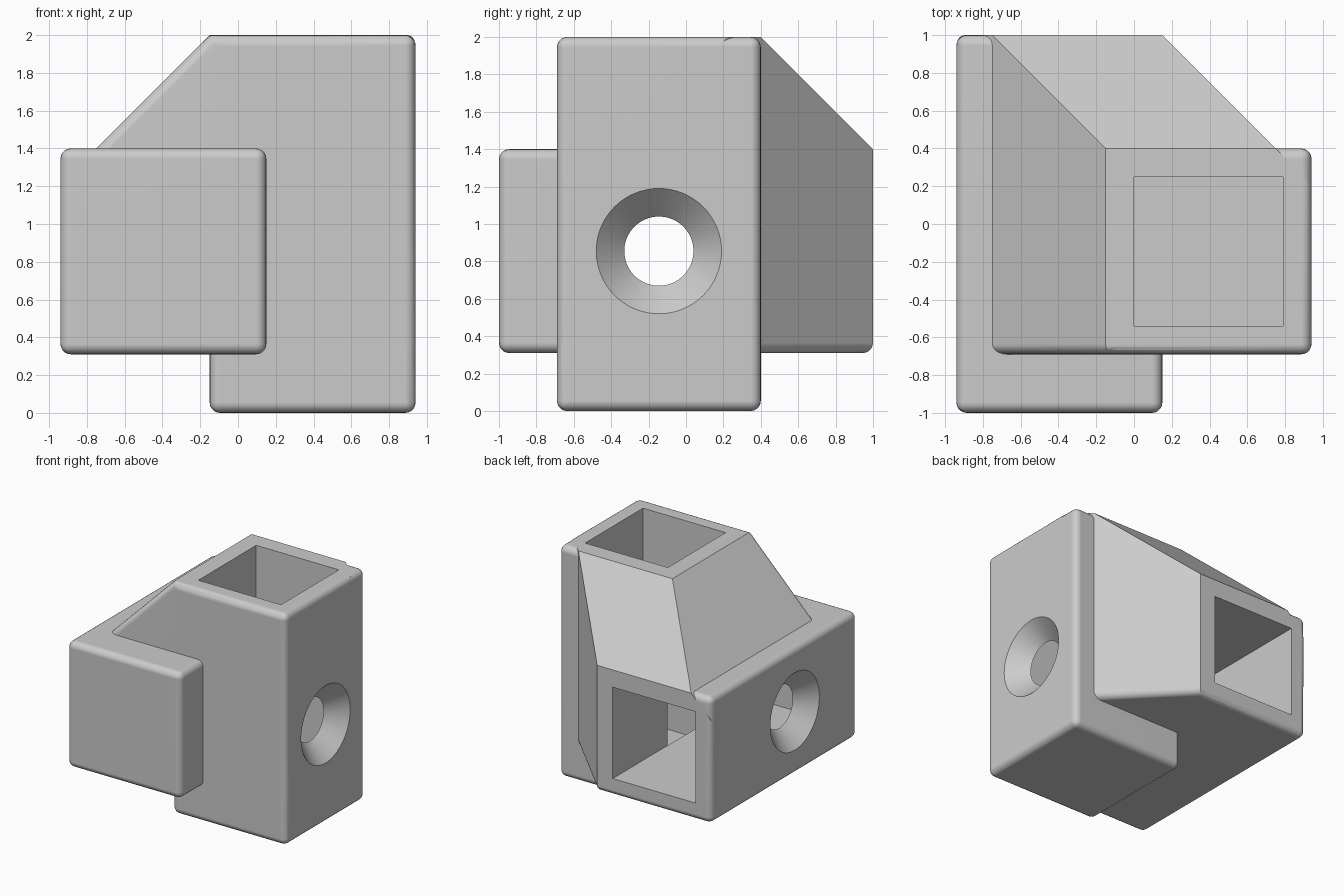
import bpy
import bmesh
import math
from mathutils import Vector

if "Cube" in bpy.data.objects:
    bpy.data.objects.remove(bpy.data.objects["Cube"], do_unlink=True)

WALL, ROUND = 0.15, 0.055
grey = bpy.data.materials.new("light_grey")
grey.use_nodes = True
colour = (0.6, 0.6, 0.6, 1)
grey.diffuse_color = colour
grey.node_tree.nodes["Principled BSDF"].inputs["Base Color"].default_value = colour


def finish(name, bm):
    bmesh.ops.recalc_face_normals(bm, faces=bm.faces)
    mesh = bpy.data.meshes.new(name)
    bm.to_mesh(mesh)
    bm.free()
    mesh.materials.append(grey)
    obj = bpy.data.objects.new(name, mesh)
    bpy.context.collection.objects.link(obj)
    return obj


def box_mesh(lo, hi):
    bm = bmesh.new()
    bmesh.ops.create_cube(bm, size=1)
    for v in bm.verts:
        v.co = [(a + b) / 2 + c * (b - a) for a, b, c in zip(lo, hi, v.co)]
    return bm


def round_edges(bm, edges):
    bmesh.ops.bevel(bm, geom=edges, offset=ROUND, offset_type='OFFSET',
                    segments=5, profile=0.5, affect='EDGES', clamp_overlap=True)


def rounded_box(name, lo, hi):
    bm = box_mesh(lo, hi)
    round_edges(bm, list(bm.edges))
    return finish(name, bm)


def combine(target, tool, operation):
    mod = target.modifiers.new(operation.lower(), 'BOOLEAN')
    mod.operation, mod.object, mod.solver = operation, tool, 'EXACT'
    bpy.context.view_layer.objects.active = target
    bpy.ops.object.modifier_apply(modifier=mod.name)
    bpy.data.objects.remove(tool, do_unlink=True)


# Upright and horizontal sockets, side by side
body = rounded_box("corner_joint", (-0.15, -0.69, 0), (0.94, 0.40, 2))
horizontal_socket = rounded_box("horizontal_socket", (-0.94, -1, 0.31), (0.15, 1, 1.40))

# Sloped gusset that braces the two sockets
bm = box_mesh((-0.94, -0.69, 0.31), (0.94, 1, 2))
slopes = [((-0.15, 0, 2), (-1, 0, 1)), ((0, 0.4, 2), (0, 1, 1)), ((0.15, 1, 0), (1, 1, 0))]
for point, normal in slopes:
    bmesh.ops.bisect_plane(bm, geom=bm.verts[:] + bm.edges[:] + bm.faces[:],
                           plane_co=point, plane_no=normal, clear_outer=True)
    bmesh.ops.holes_fill(bm, edges=[e for e in bm.edges if e.is_boundary], sides=0)
bmesh.ops.recalc_face_normals(bm, faces=bm.faces)
outer = [Vector(d) for d in ((0, -1, 0), (0, 0, -1), (1, 0, 0), (-1, 0, 0))]
round_edges(bm, [e for e in bm.edges
                 if any(f.normal.dot(d) > 0.99 for f in e.link_faces for d in outer)])
gusset = finish("gusset", bm)

combine(body, horizontal_socket, 'UNION')
combine(body, gusset, 'UNION')

# Square bar pockets, open at the top and at the back
combine(body, finish("upright_pocket", box_mesh((-0.001, -0.54, WALL), (0.79, 0.25, 2.2))), 'DIFFERENCE')
combine(body, finish("horizontal_pocket", box_mesh((-0.79, -0.85, 0.46), (0.001, 1.2, 1.25))), 'DIFFERENCE')

# Countersunk screw hole through both sockets
bm = bmesh.new()
rings = []
for x, r in ((-0.96, 0.355), (-0.79, 0.185), (0.79, 0.185), (0.96, 0.355)):
    turns = [math.tau * i / 64 for i in range(64)]
    rings.append([bm.verts.new((x, -0.145 + r * math.cos(t), 0.855 + r * math.sin(t))) for t in turns])
for a, b in zip(rings, rings[1:]):
    for i in range(64):
        j = (i + 1) % 64
        bm.faces.new((a[i], a[j], b[j], b[i]))
bm.faces.new(rings[0])
bm.faces.new(rings[-1])
combine(body, finish("screw_hole", bm), 'DIFFERENCE')

# Smooth rounded edges, flat large faces
bpy.ops.object.select_all(action='DESELECT')
body.select_set(True)
bpy.context.view_layer.objects.active = body
bpy.ops.object.shade_smooth_by_angle(angle=math.radians(30))
weighted = body.modifiers.new("flat_faces", 'WEIGHTED_NORMAL')
weighted.keep_sharp = True
